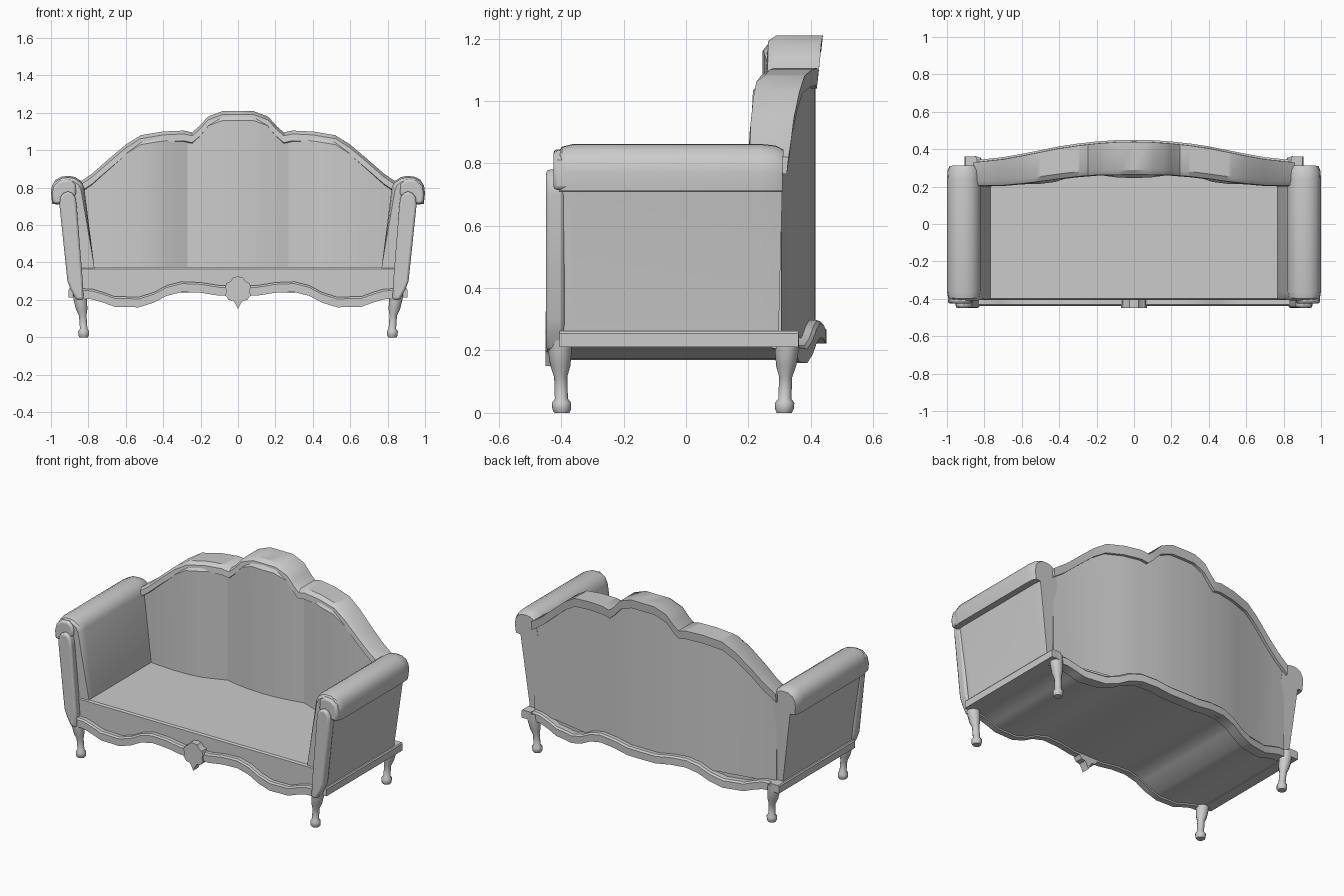
import bpy, bmesh

if "Cube" in bpy.data.objects:
    bpy.data.objects.remove(bpy.data.objects["Cube"])

# Profiles over the half width, as (x, value)
BOTTOM = [(0, .222), (.1, .222), (.2, .238), (.3, .242), (.38, .222), (.45, .185), (.53, .16),
          (.66, .163), (.72, .185), (.78, .203), (.86, .206)]
TOP = [(0, 1.21), (.08, 1.21), (.16, 1.18), (.21, 1.125), (.245, 1.095), (.29, 1.105), (.4, 1.10),
       (.52, 1.08), (.6, 1.03), (.7, .945), (.78, .875), (.86, .82)]
REAR = [(0, .415), (.1, .413), (.2, .406), (.3, .395), (.4, .38), (.5, .36), (.6, .34), (.7, .322), (.86, .305)]
FRONT_TOP = [(0, .26), (.2, .258), (.3, .25), (.4, .238), (.5, .224), (.6, .212), (.7, .203), (.86, .2)]
CUSHION = [(0, .245), (.1, .25), (.2, .264), (.27, .28), (.34, .252), (.42, .225), (.5, .215),
           (.6, .212), (.7, .218), (.86, .235)]


def at(table, x):
    x = abs(x)
    for (x0, v0), (x1, v1) in zip(table, table[1:]):
        if x <= x1:
            return v0 + (v1 - v0) * (x - x0) / (x1 - x0)
    return table[-1][1]


def finish(bm, name, mirror=False, bevel=0, angle=.6):
    bmesh.ops.recalc_face_normals(bm, faces=bm.faces)
    me = bpy.data.meshes.new(name)
    bm.to_mesh(me)
    bm.free()
    ob = bpy.data.objects.new(name, me)
    bpy.context.collection.objects.link(ob)
    bpy.ops.object.select_all(action='DESELECT')
    ob.select_set(True)
    bpy.context.view_layer.objects.active = ob
    bpy.ops.object.shade_smooth_by_angle(angle=angle)
    if bevel:
        mod = ob.modifiers.new("Bevel", 'BEVEL')
        mod.width, mod.segments, mod.limit_method = bevel, 2, 'ANGLE'
        mod.angle_limit = .9
    if mirror:
        ob.modifiers.new("Mirror", 'MIRROR')
    return ob


def loft(name, rings, **kw):
    """Skin a list of equal-length closed rings and cap both ends."""
    bm = bmesh.new()
    vs = [[bm.verts.new(p) for p in ring] for ring in rings]
    n = len(vs[0])
    for a, b in zip(vs, vs[1:]):
        for i in range(n):
            bm.faces.new((a[i], a[(i + 1) % n], b[(i + 1) % n], b[i]))
    bm.faces.new(vs[0])
    bm.faces.new(vs[-1])
    return finish(bm, name, **kw)


def across(name, section, half, *tables, **kw):
    """Loft a (y, z) section across the width, sampling at every profile point."""
    xs = sorted({x for t in tables for x, _ in t if x < half} | {half})
    xs = [-x for x in reversed(xs) if x > 0] + xs
    return loft(name, [[(x, y, z) for y, z in section(x)] for x in xs], **kw)


def slab(name, outline, y0, y1, **kw):
    return loft(name, [[(x, y, z) for x, z in outline] for y in (y0, y1)], **kw)


# Seat with scalloped underside
across("seat", lambda x: [(-.405, at(BOTTOM, x) + .01), (-.405, .365), (-.398, .375),
                          (at(REAR, x) - .01, .375), (at(REAR, x) - .01, at(BOTTOM, x) + .01)],
       .85, BOTTOM, REAR)

# Front and rear scalloped rails
across("front_rail", lambda x: [(-.438, at(BOTTOM, x)), (-.438, at(BOTTOM, x) + .045),
                                (-.43, at(BOTTOM, x) + .055), (-.40, at(BOTTOM, x) + .055),
                                (-.40, at(BOTTOM, x))], .85, BOTTOM)
across("rear_rail", lambda x: [(at(REAR, x) - .03, at(BOTTOM, x)), (at(REAR, x) - .03, at(BOTTOM, x) + .055),
                               (at(REAR, x) + .025, at(BOTTOM, x) + .055),
                               (at(REAR, x) + .035, at(BOTTOM, x) + .045), (at(REAR, x) + .035, at(BOTTOM, x))],
       .86, BOTTOM, REAR)

# Channelled backrest
across("backrest", lambda x: [(at(CUSHION, x), .33), (at(CUSHION, x), at(TOP, x) - .05),
                              (at(CUSHION, x) + .02, at(TOP, x) - .025), (at(REAR, x), at(TOP, x) - .025),
                              (at(REAR, x), .24)], .85, TOP, REAR, CUSHION, angle=.4)

# Crest rail over the backrest
across("crest_rail", lambda x: [(at(FRONT_TOP, x) + .03, at(TOP, x) - .06), (at(FRONT_TOP, x), at(TOP, x) - .055),
                                (at(FRONT_TOP, x) + .004, at(TOP, x) - .018), (at(FRONT_TOP, x) + .03, at(TOP, x)),
                                (at(REAR, x) + .024, at(TOP, x)), (at(REAR, x) + .018, at(TOP, x) - .055),
                                (at(REAR, x) - .02, at(TOP, x) - .055)], .86, TOP, REAR, FRONT_TOP)

# Arms: leaning panel with a rolled top, drawn in at both ends
ARM = [(.755, .25), (.768, .375), (.822, .80), (.838, .835), (.87, .856), (.90, .862), (.94, .86), (.975, .842),
       (.995, .81), (1.0, .77), (.993, .712), (.955, .71), (.893, .285), (.89, .25)]


def arm_ring(y, lean, s):
    return [(.91 + (x - .91) * s if z > .7 else x, y + lean * (z - .25), .74 + (z - .74) * s if z > .74 else z)
            for x, z in ARM]


loft("arm", [arm_ring(-.398, -.02, .8), arm_ring(-.385, -.02, .93), arm_ring(-.355, -.01, 1),
             arm_ring(.24, 0, 1), arm_ring(.275, .02, .96), arm_ring(.297, .025, .85)], mirror=True)

# Leaning front posts with scroll tops
slab("arm_post", [(.825, .2), (.83, .3), (.862, .70), (.868, .745), (.885, .77), (.91, .78), (.935, .77),
                  (.952, .745), (.954, .70), (.912, .3), (.895, .255), (.865, .2)], -.449, -.39,
     mirror=True, bevel=.012)
# Scroll caps behind the posts
slab("arm_scroll", [(.865, .76), (.87, .82), (.9, .845), (.95, .84), (.985, .81), (.995, .765), (.99, .715),
                    (.95, .715)], -.425, -.37, mirror=True, bevel=.012)

# Side rails
slab("side_rail", [(.84, .212), (.906, .212), (.906, .255), (.9, .262), (.84, .262)], -.405, .36, mirror=True)

# Turned legs
for label, y, kick in (("front_leg", -.398, -.008), ("rear_leg", .315, .01)):
    bm = bmesh.new()
    prev = None
    for z, cx, r in ((0, .825, .024), (.012, .825, .03), (.032, .825, .031), (.045, .825, .021),
                     (.115, .83, .021), (.15, .836, .032), (.2, .843, .038), (.25, .848, .038)):
        ring = bmesh.ops.create_circle(bm, segments=10, radius=r)['verts']
        bmesh.ops.translate(bm, verts=ring, vec=(cx, y + kick * z * 4, z))
        if prev:
            for i in range(10):
                bm.faces.new((prev[i], prev[i - 1], ring[i - 1], ring[i]))
        else:
            bm.faces.new(ring)
        prev = ring
    bm.faces.new(prev)
    finish(bm, label, mirror=True, angle=.9)

# Shell ornament at the centre of the front rail
half = [(.012, .175), (.025, .195), (.05, .2), (.068, .225), (.06, .25), (.07, .265), (.06, .29), (.04, .3), (.025, .32)]
outline = [(0, .15)] + half + [(0, .325)] + [(-x, z) for x, z in reversed(half)]
slab("shell_ornament", outline, -.45, -.40)
